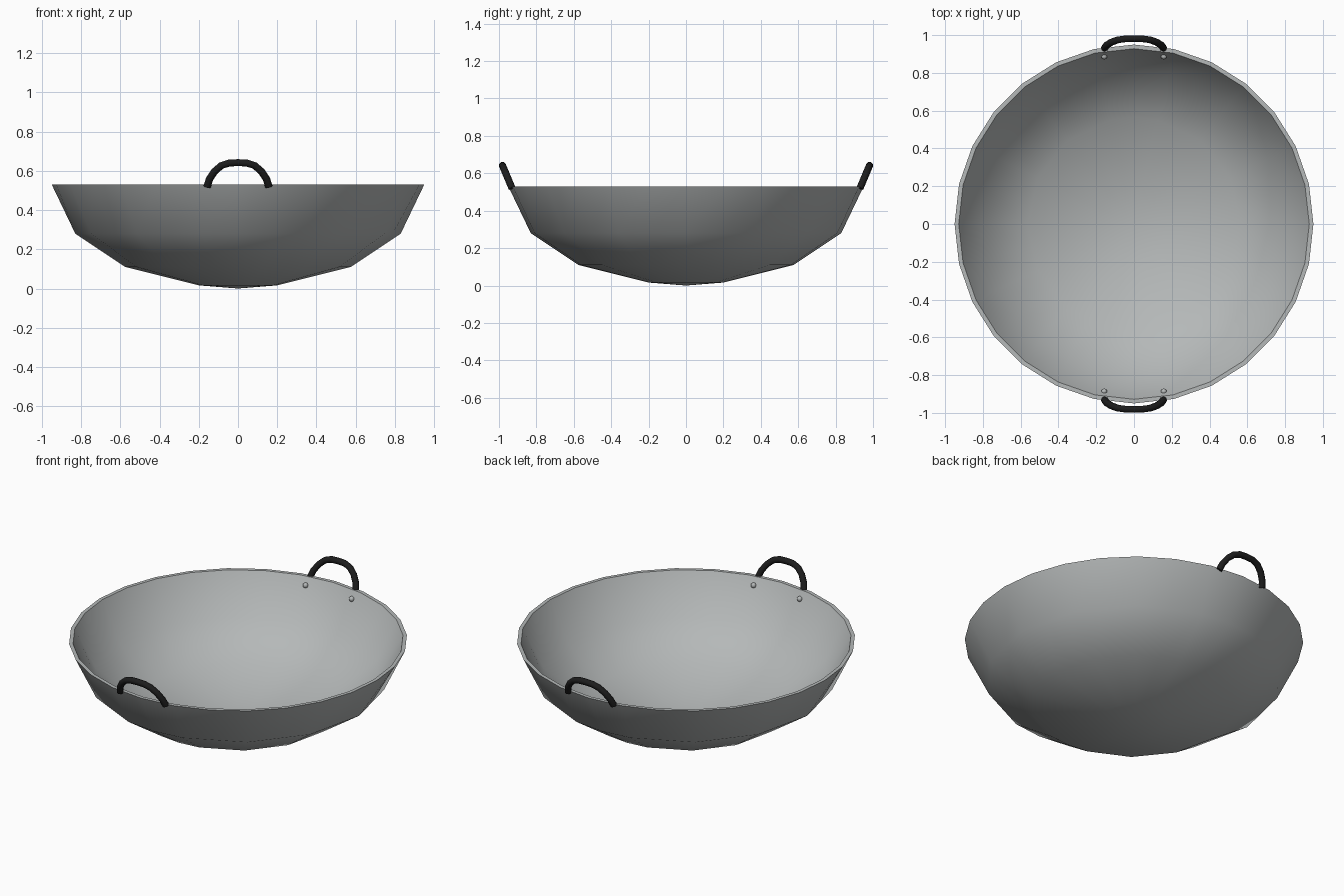
import bpy, bmesh, math
from mathutils import Vector

if "Cube" in bpy.data.objects:
    bpy.data.objects.remove(bpy.data.objects["Cube"])


def material(name, rgb):
    m = bpy.data.materials.new(name)
    m.diffuse_color = (*rgb, 1)
    m.use_nodes = True
    m.node_tree.nodes["Principled BSDF"].inputs["Base Color"].default_value = m.diffuse_color
    return m


steel = material("brushed steel", (0.46, 0.48, 0.48))
black = material("black handle", (0.012, 0.012, 0.012))


def finish(bm, name, mat, angle):
    bmesh.ops.recalc_face_normals(bm, faces=bm.faces)
    me = bpy.data.meshes.new(name)
    bm.to_mesh(me)
    bm.free()
    me.materials.append(mat)
    ob = bpy.data.objects.new(name, me)
    bpy.context.collection.objects.link(ob)
    bpy.ops.object.select_all(action='DESELECT')
    bpy.context.view_layer.objects.active = ob
    ob.select_set(True)
    bpy.ops.object.shade_smooth_by_angle(angle=math.radians(angle))
    return ob


# Bowl: closed shell, 28-sided rim over coarser rings lower down
N = 28


def ring(bm, r, z, coarse):
    pts = [Vector((r * math.cos(2 * math.pi * i / N), r * math.sin(2 * math.pi * i / N), z))
           for i in range(N)]
    if coarse:
        for i in range(1, N, 2):
            if i not in (7, 21):
                pts[i] = (pts[i - 1] + pts[(i + 1) % N]) / 2
    return [bm.verts.new(p) for p in pts]


profile = [(0.2, 0.016, 1), (0.575, 0.11, 1), (0.83, 0.28, 1), (0.95, 0.53, 0),
           (0.928, 0.53, 0), (0.81, 0.292, 1), (0.565, 0.129, 1), (0.2, 0.036, 1)]
bm = bmesh.new()
rings = [ring(bm, *p) for p in profile]
for a, b in zip(rings, rings[1:]):
    for i in range(N):
        j = (i + 1) % N
        bm.faces.new((a[i], a[j], b[j], b[i]))
for loop, z in ((rings[0], 0.0), (rings[-1], 0.02)):
    pole = bm.verts.new((0, 0, z))
    for i in range(N):
        bm.faces.new((loop[i], loop[(i + 1) % N], pole))
finish(bm, "bowl", steel, 50)


# Loop handles: round tube swept along a tilted arch at front and back
def handle(name, side):
    half = [(0.157, 0.52), (0.146, 0.557), (0.12, 0.597), (0.085, 0.627), (0.045, 0.64)]
    path = half + [(0, 0.642)] + [(-x, z) for x, z in reversed(half)]
    lean = Vector((0, 0.4, 1)).normalized()
    pts = [Vector((x, 0.93 + (z - 0.52) * 0.42, z)) for x, z in path]
    normal = Vector((1, 0, 0)).cross(lean)
    bm = bmesh.new()
    loops = []
    for k, p in enumerate(pts):
        t = (pts[min(k + 1, len(pts) - 1)] - pts[max(k - 1, 0)]).normalized()
        out = t.cross(normal).normalized()
        loops.append([])
        for s in range(8):
            a = 2 * math.pi * s / 8
            q = p + 0.019 * (math.cos(a) * out + math.sin(a) * normal)
            loops[-1].append(bm.verts.new((q.x, q.y * side, q.z)))
    for a, b in zip(loops, loops[1:]):
        for i in range(8):
            j = (i + 1) % 8
            bm.faces.new((a[i], a[j], b[j], b[i]))
    bm.faces.new(loops[0])
    bm.faces.new(loops[-1])
    finish(bm, name, black, 50)


# Rivets: small domes on the inner wall below each handle foot
def rivet(name, x, y):
    bm = bmesh.new()
    bmesh.ops.create_uvsphere(bm, u_segments=10, v_segments=6, radius=0.016)
    bmesh.ops.translate(bm, verts=bm.verts, vec=(x, y, 0.485))
    finish(bm, name, steel, 60)


for label, side in (("front", -1), ("back", 1)):
    handle(label + "_handle", side)
    for lr, x in (("left", -0.158), ("right", 0.158)):
        rivet(f"{label}_{lr}_rivet", x, 0.887 * side)
